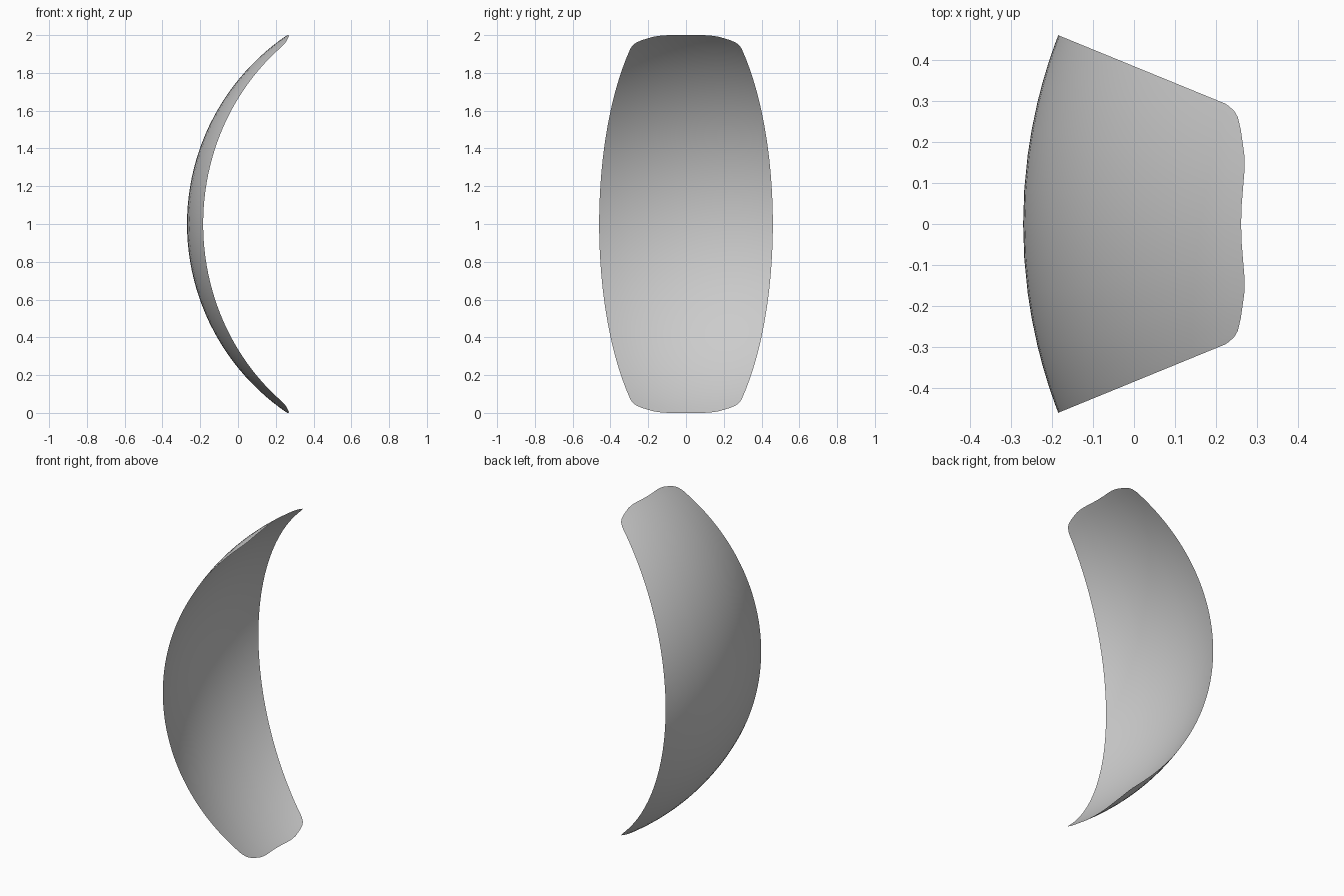
import bpy, bmesh
from math import sin, cos, radians

if "Cube" in bpy.data.objects:
    bpy.data.objects.remove(bpy.data.objects["Cube"])

CX, CZ = 0.938, 1.0      # centre of the sphere the panel is cut from
LON, ROWS = 22.27, 48

# Longitude / end latitude of the rounded end (degrees), one half
END = [(0, 55.9), (4, 55.9), (8, 55.85), (11, 55.7), (14.2, 55.2), (16.6, 54.5),
       (18.8, 53.75), (20.8, 52.8), (21.65, 52.0), (22.1, 51.0), (LON, 50.4)]
columns = [(-a, b) for a, b in END[:0:-1]] + END


def point(lon, lat):
    r = 1.208 + 0.005 * (lon / LON) ** 2
    a, b = radians(lon), radians(lat)
    return (CX - r * cos(b) * cos(a), r * cos(b) * sin(a), CZ + 1.208 * sin(b))


# Curved shell panel: a thin spherical gore with rounded ends
bm = bmesh.new()
grid = [[bm.verts.new(point(lon, top * (2 * j / ROWS - 1))) for j in range(ROWS + 1)]
        for lon, top in columns]
for c0, c1 in zip(grid, grid[1:]):
    for j in range(ROWS):
        bm.faces.new((c0[j], c0[j + 1], c1[j + 1], c1[j]))
bm.normal_update()
middle = min(bm.faces, key=lambda f: f.calc_center_median().x)
if middle.normal.x > 0:
    bmesh.ops.reverse_faces(bm, faces=bm.faces[:])
for f in bm.faces:
    f.smooth = True
mesh = bpy.data.meshes.new("curved_panel")
bm.to_mesh(mesh)
bm.free()
panel = bpy.data.objects.new("curved_panel", mesh)
bpy.context.collection.objects.link(panel)
